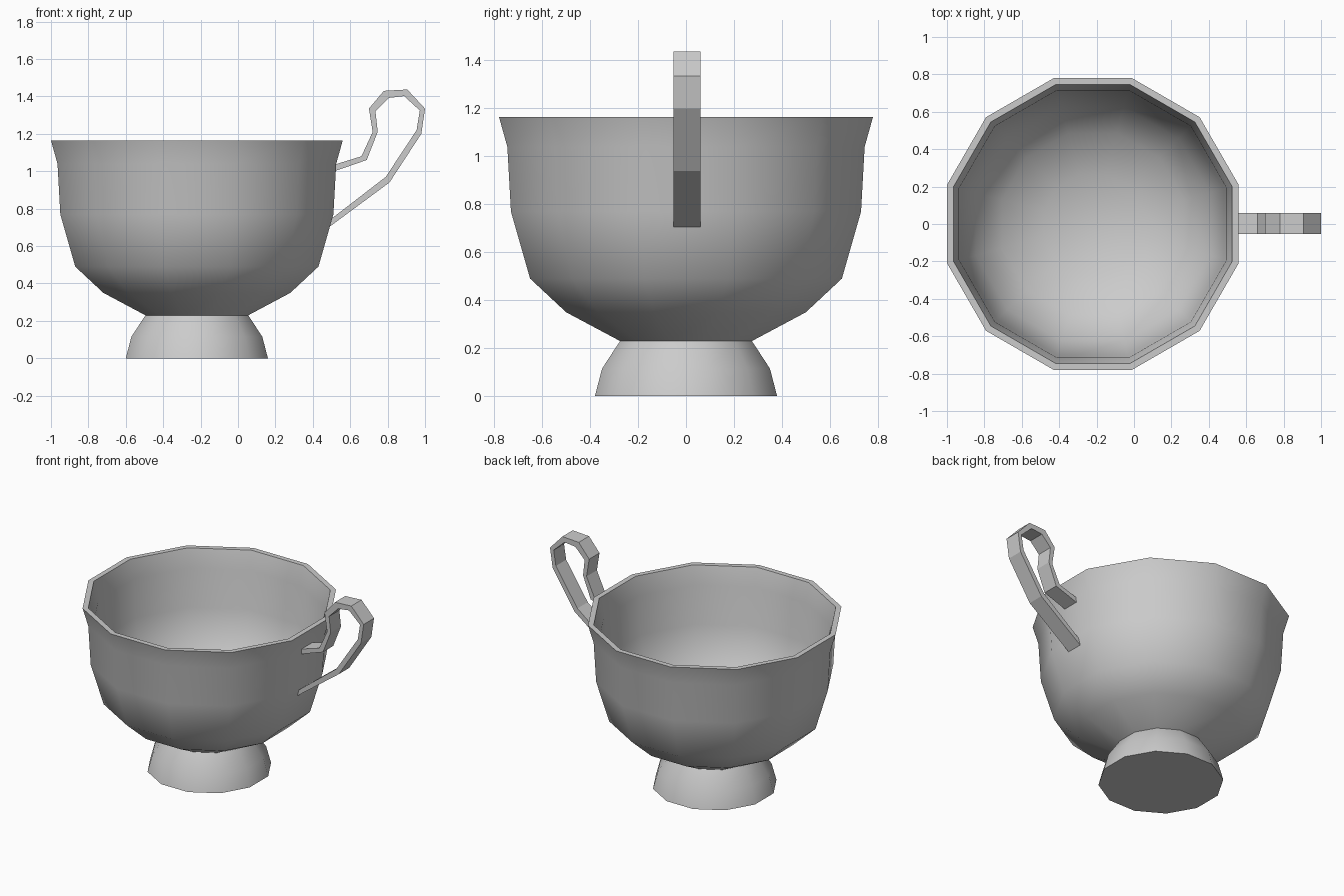
import bpy, bmesh, math

if "Cube" in bpy.data.objects:
    bpy.data.objects.remove(bpy.data.objects["Cube"])

CX = -0.22   # axis of the cup
SIDES = 12


def finish(name, bm, smooth):
    bmesh.ops.recalc_face_normals(bm, faces=bm.faces)
    me = bpy.data.meshes.new(name)
    bm.to_mesh(me)
    bm.free()
    ob = bpy.data.objects.new(name, me)
    bpy.context.collection.objects.link(ob)
    if smooth:
        bpy.context.view_layer.objects.active = ob
        ob.select_set(True)
        bpy.ops.object.shade_smooth_by_angle(angle=math.radians(40))
        ob.select_set(False)
    return ob


def lathe(name, profile, cap_start=False, cap_end=False):
    """Revolve (flat-to-centre distance, z) points into a 12-sided shell."""
    bm = bmesh.new()
    rings = []
    for r, z in profile:
        c = r / math.cos(math.pi / SIDES)
        angles = [2 * math.pi * (i + 0.5) / SIDES for i in range(SIDES)]
        rings.append([bm.verts.new((CX + c * math.cos(a), c * math.sin(a), z)) for a in angles])
    for a, b in zip(rings, rings[1:]):
        for i in range(SIDES):
            j = (i + 1) % SIDES
            bm.faces.new((a[i], a[j], b[j], b[i]))
    if cap_start:
        bm.faces.new(rings[0])
    if cap_end:
        bm.faces.new(rings[-1])
    return finish(name, bm, True)


# Flared foot with a closed base
lathe("foot", [(0.38, 0), (0.35, 0.115), (0.275, 0.23)], cap_start=True)

# Bowl: outer wall, rim, inner wall, flat inner floor
lathe("bowl", [
    (0.275, 0.23), (0.50, 0.35), (0.65, 0.49), (0.73, 0.77), (0.745, 1.04), (0.78, 1.165),
    (0.745, 1.165), (0.715, 1.04), (0.70, 0.775), (0.625, 0.51), (0.485, 0.38), (0.265, 0.26),
], cap_end=True)

# Handle: flat ribbon loop, outer and inner edges in the xz plane
outer = [(0.485, 0.70), (0.81, 0.94), (0.98, 1.20), (1.0, 1.335), (0.905, 1.437), (0.78, 1.43),
         (0.70, 1.335), (0.72, 1.21), (0.66, 1.08), (0.515, 1.035)]
inner = [(0.485, 0.735), (0.79, 0.97), (0.955, 1.22), (0.972, 1.325), (0.888, 1.402), (0.805, 1.392),
         (0.735, 1.32), (0.747, 1.21), (0.688, 1.06), (0.515, 1.0)]
bm = bmesh.new()
sections = [[bm.verts.new((p[0], y, p[1])) for p, y in
             ((o, -0.053), (o, 0.06), (i, 0.06), (i, -0.053))] for o, i in zip(outer, inner)]
for a, b in zip(sections, sections[1:]):
    for i in range(4):
        j = (i + 1) % 4
        bm.faces.new((a[i], a[j], b[j], b[i]))
bm.faces.new(sections[0])
bm.faces.new(sections[-1])
finish("handle", bm, False)
